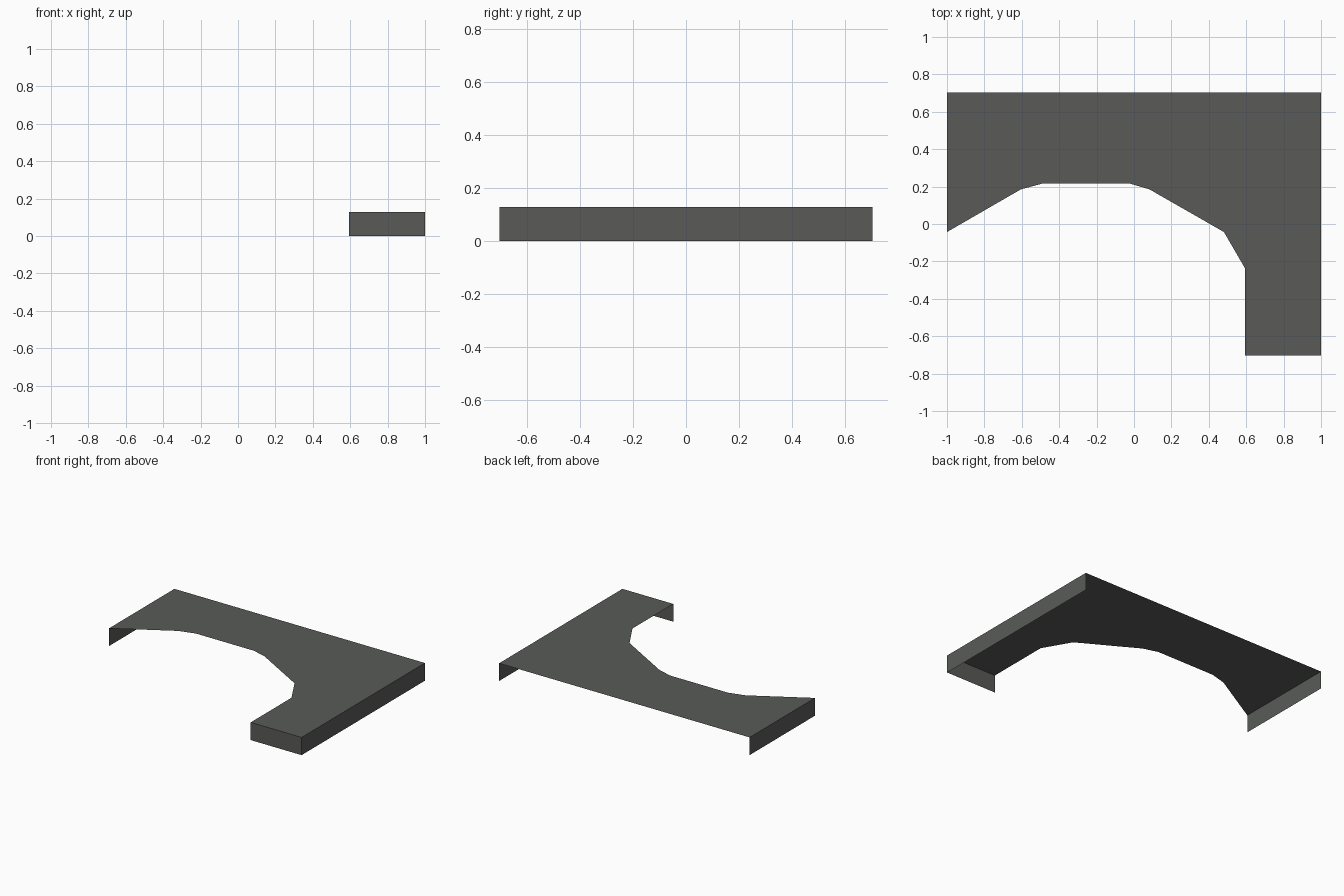
import bpy
import bmesh

if "Cube" in bpy.data.objects:
    bpy.data.objects.remove(bpy.data.objects["Cube"])

X, Y, H = 1.0, 0.703, 0.128   # half width, half depth, height
LEG_X = 0.594                 # inner edge of the right wing
LEFT_Y = -0.043               # front end of the left side

grey = bpy.data.materials.new("dark warm grey")
grey.diffuse_color = (0.1, 0.105, 0.097, 1)
grey.use_nodes = True
grey.node_tree.nodes["Principled BSDF"].inputs["Base Color"].default_value = grey.diffuse_color


def sheet(name, points):
    """One flat, thin sheet with the given outline."""
    mesh = bpy.data.meshes.new(name)
    bm = bmesh.new()
    bm.faces.new([bm.verts.new(p) for p in points])
    bmesh.ops.triangulate(bm, faces=bm.faces[:])
    bmesh.ops.dissolve_limit(bm, angle_limit=0.01, verts=bm.verts[:], edges=bm.edges[:])
    bm.to_mesh(mesh)
    bm.free()
    mesh.materials.append(grey)
    obj = bpy.data.objects.new(name, mesh)
    bpy.context.collection.objects.link(obj)
    return obj


def wall(name, a, b):
    """Upright panel from a to b, facing right of the direction of travel."""
    return sheet(name, [(*a, 0), (*b, 0), (*b, H), (*a, H)])


# Top sheet with the curved cut-out along its front
outline = [
    (-X, LEFT_Y), (-0.605, 0.185), (-0.487, 0.217), (-0.025, 0.217),
    (0.083, 0.185), (0.481, LEFT_Y), (LEG_X, -0.238), (LEG_X, -Y),
    (X, -Y), (X, Y), (-X, Y),
]
sheet("top_panel", [(x, y, H) for x, y in outline])

# Skirts on the straight outer edges; back and cut-out stay open
wall("right_skirt", (X, -Y), (X, Y))
wall("left_skirt", (-X, Y), (-X, LEFT_Y))
wall("front_skirt", (LEG_X, -Y), (X, -Y))
